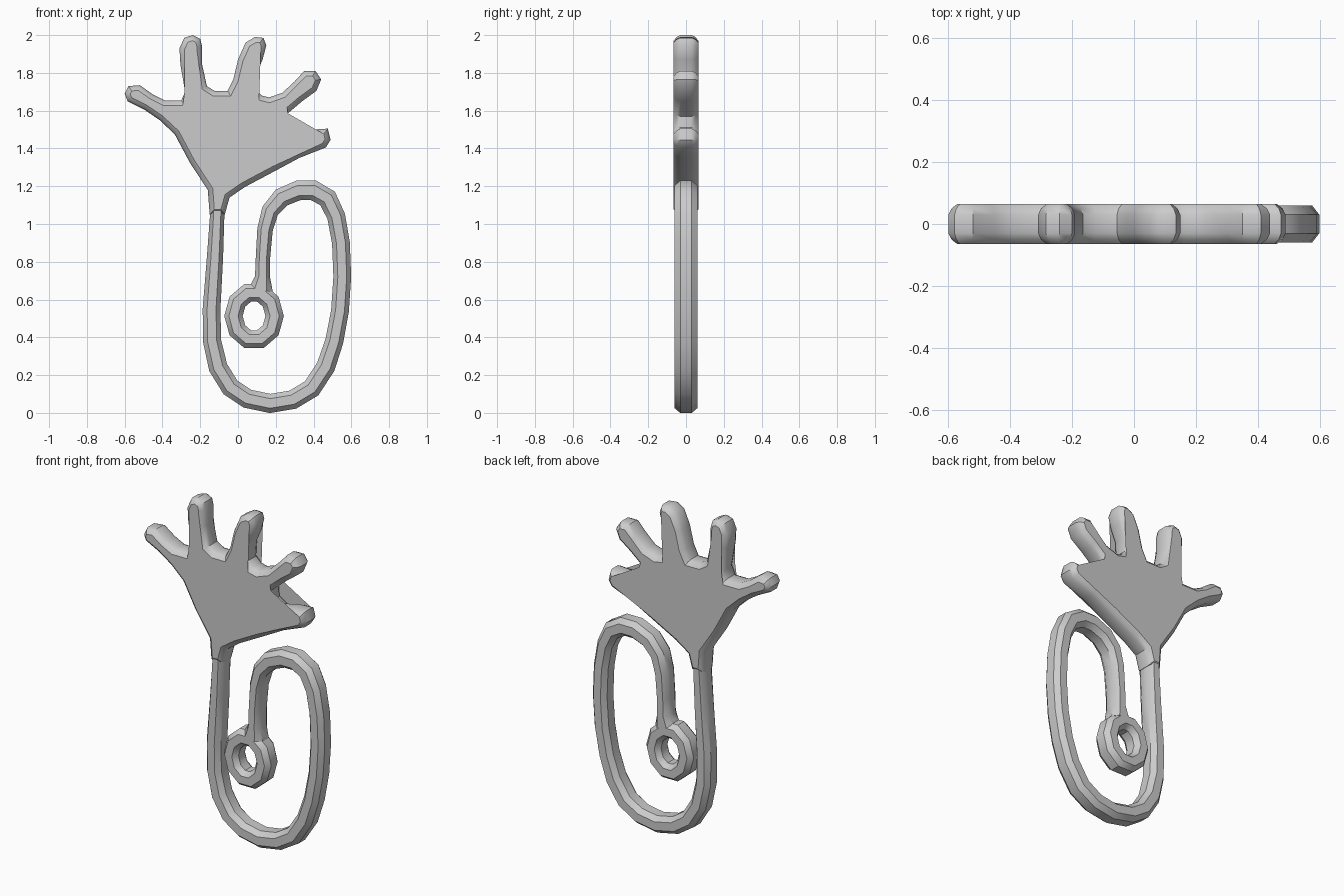
import bpy, bmesh, math
from mathutils import Vector

if "Cube" in bpy.data.objects:
    bpy.data.objects.remove(bpy.data.objects["Cube"])


def finish(name, bm):
    bmesh.ops.recalc_face_normals(bm, faces=bm.faces)
    me = bpy.data.meshes.new(name)
    bm.to_mesh(me)
    bm.free()
    ob = bpy.data.objects.new(name, me)
    bpy.context.collection.objects.link(ob)
    bpy.ops.object.select_all(action='DESELECT')
    ob.select_set(True)
    bpy.context.view_layer.objects.active = ob
    bpy.ops.object.shade_smooth_by_angle(angle=math.radians(35))
    return ob


def side_dirs(pts, closed):
    # mitred sideways direction at every path point
    n, out = len(pts), []
    for i in range(n):
        a = pts[i - 1] if (closed or i > 0) else pts[i]
        c = pts[(i + 1) % n] if (closed or i < n - 1) else pts[i]
        d1, d2 = (pts[i] - a), (c - pts[i])
        d1 = d1.normalized() if d1.length else d2.normalized()
        d2 = d2.normalized() if d2.length else d1
        n1, n2 = Vector((-d1.y, d1.x)), Vector((-d2.y, d2.x))
        m = (n1 + n2).normalized()
        out.append(m / max(m.dot(n1), 0.75))
    return out


def bridge(bm, rings, closed_path, closed_ring):
    n, k = len(rings), len(rings[0])
    for i in range(n if closed_path else n - 1):
        for j in range(k if closed_ring else k - 1):
            a, b = rings[i], rings[(i + 1) % n]
            bm.faces.new((a[j], a[(j + 1) % k], b[(j + 1) % k], b[j]))


def rounded_plate(name, outline, layers):
    # stacked inset outlines give a flat slab with rounded rim
    pts = [Vector(p) for p in outline]
    dirs = side_dirs(pts, True)
    bm = bmesh.new()
    rings = [[bm.verts.new((p.x + d.x * s, y, p.y + d.y * s))
              for p, d in zip(pts, dirs)] for y, s in layers]
    bridge(bm, rings, False, True)
    for r in (rings[0], rings[-1]):
        f = bm.faces.new(r)
        bmesh.ops.triangulate(bm, faces=[f])
    return finish(name, bm)


def sweep(name, path, section, closed=False):
    # section is (fraction of half width, y)
    pts = [Vector(p[:2]) for p in path]
    dirs = side_dirs(pts, closed)
    bm = bmesh.new()
    rings = [[bm.verts.new((p.x + d.x * s * q[2], y, p.y + d.y * s * q[2]))
              for s, y in section] for p, d, q in zip(pts, dirs, path)]
    bridge(bm, rings, closed, True)
    if not closed:
        bm.faces.new(rings[0])
        bm.faces.new(rings[-1])
    return finish(name, bm)


# palm with five fingers, outline runs clockwise from the wrist
hand = [(-.15, 1.05), (-.16, 1.18), (-.255, 1.325), (-.335, 1.475), (-.415, 1.55),
        (-.495, 1.605), (-.585, 1.65), (-.60, 1.69), (-.58, 1.73), (-.52, 1.735),
        (-.45, 1.685), (-.39, 1.655), (-.30, 1.655), (-.28, 1.70), (-.305, 1.845),
        (-.31, 1.93), (-.285, 1.985), (-.24, 2.0), (-.20, 1.98), (-.19, 1.94),
        (-.19, 1.845), (-.165, 1.73), (-.125, 1.705), (-.055, 1.705), (-.025, 1.765),
        (0, 1.87), (.04, 1.96), (.09, 1.99), (.135, 1.985), (.15, 1.945),
        (.13, 1.87), (.10, 1.80), (.095, 1.71), (.125, 1.68), (.165, 1.67),
        (.235, 1.695), (.30, 1.755), (.35, 1.81), (.41, 1.81), (.44, 1.765),
        (.415, 1.705), (.34, 1.65), (.245, 1.57), (.25, 1.51), (.295, 1.48),
        (.395, 1.50), (.475, 1.505), (.49, 1.445), (.465, 1.405), (.325, 1.35),
        (.195, 1.28), (.035, 1.195), (-.045, 1.14), (-.07, 1.05)]
hand = hand[::-1]
rim = [(-.065, .027), (-.05, .009), (-.03, 0), (.03, 0), (.05, .009), (.065, .027)]
rounded_plate("hand", hand, rim)

# long cord that curls round to the finger loop
cord_section = [(-1, -.03), (-.5, -.06), (.5, -.06), (1, -.03),
                (1, .03), (.5, .06), (-.5, .06), (-1, .03)]
cord = [(-.11, 1.16, .035), (-.11, 1.05, .038), (-.122, .82, .043), (-.14, .55, .047),
        (-.137, .38, .048), (-.105, .24, .05), (-.04, .135, .05), (.05, .075, .05),
        (.17, .05, .05), (.29, .07, .05), (.39, .13, .05), (.465, .245, .05),
        (.51, .38, .048), (.54, .54, .047), (.552, .72, .047), (.545, .90, .047),
        (.52, 1.04, .048), (.475, 1.135, .05), (.40, 1.178, .052), (.32, 1.178, .052),
        (.23, 1.14, .05), (.17, 1.07, .045), (.143, .97, .041), (.132, .82, .038),
        (.13, .72, .04), (.12, .65, .065)]
sweep("cord", cord, cord_section)

# small finger loop at the inner end
loop = [(.085 + .109 * math.cos(a), .513 + .129 * math.sin(a), .047)
        for a in (math.tau * i / 10 for i in range(10))]
sweep("finger_loop", loop, cord_section, True)
